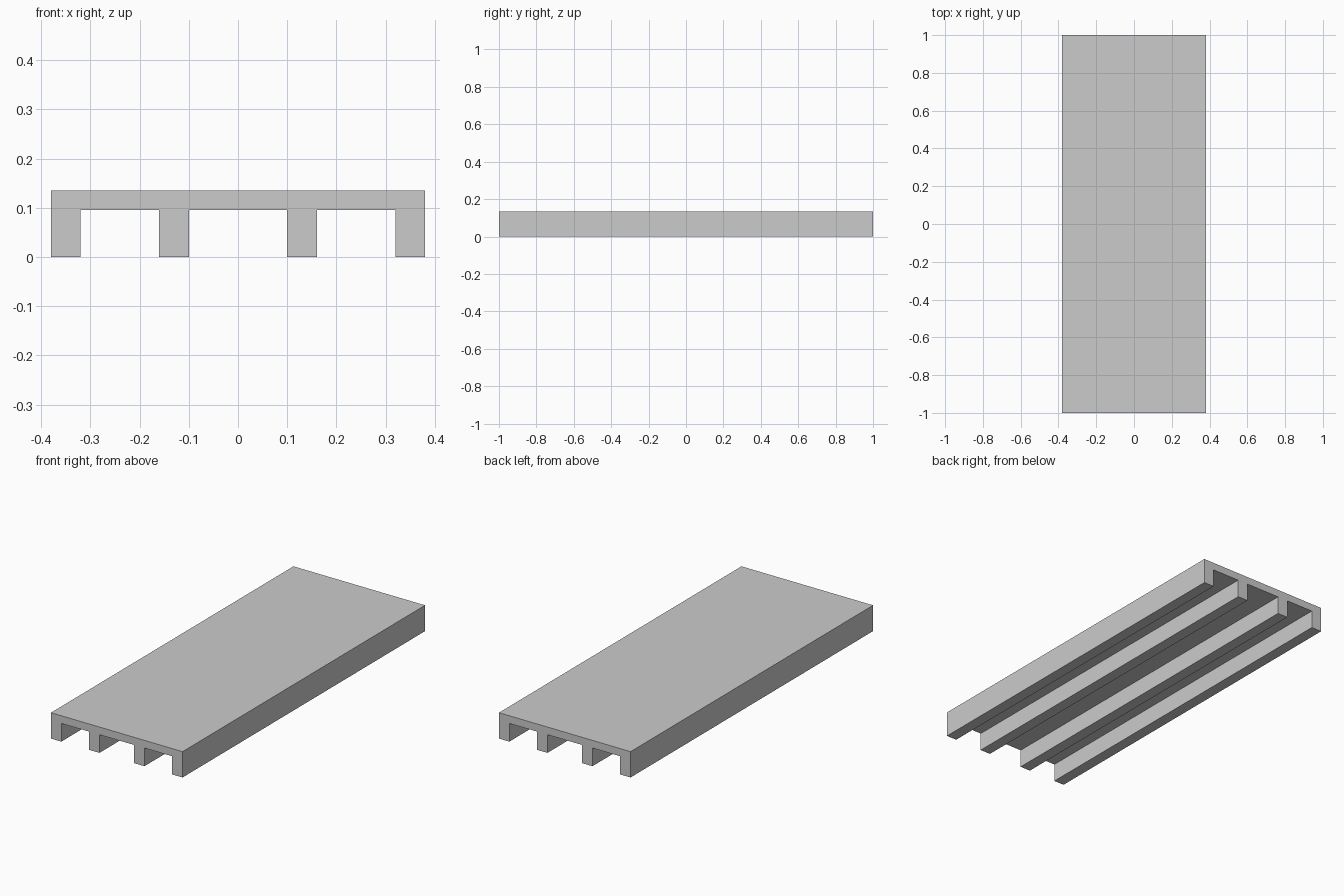
import bpy
import bmesh

if "Cube" in bpy.data.objects:
    bpy.data.objects.remove(bpy.data.objects["Cube"])

LENGTH = 2.0
HALF_WIDTH = 0.38
DECK_BOTTOM, DECK_TOP = 0.095, 0.135
RIBS = [(-0.38, -0.32), (-0.16, -0.10), (0.10, 0.16), (0.32, 0.38)]

# Cross-section: flat deck on top, comb of ribs underneath
profile = [(HALF_WIDTH, DECK_TOP), (-HALF_WIDTH, DECK_TOP)]
for i, (left, right) in enumerate(RIBS):
    if i > 0:
        profile.append((left, DECK_BOTTOM))
    profile += [(left, 0), (right, 0)]
    if i < len(RIBS) - 1:
        profile.append((right, DECK_BOTTOM))

# Ribbed deck: the section extruded from front to back
bm = bmesh.new()
face = bm.faces.new([bm.verts.new((x, -LENGTH / 2, z)) for x, z in profile])
extruded = bmesh.ops.extrude_face_region(bm, geom=[face], use_keep_orig=True)
verts = [g for g in extruded["geom"] if isinstance(g, bmesh.types.BMVert)]
bmesh.ops.translate(bm, verts=verts, vec=(0, LENGTH, 0))
bmesh.ops.recalc_face_normals(bm, faces=bm.faces)

mesh = bpy.data.meshes.new("ribbed_deck")
bm.to_mesh(mesh)
bm.free()
bpy.context.collection.objects.link(bpy.data.objects.new("ribbed_deck", mesh))
